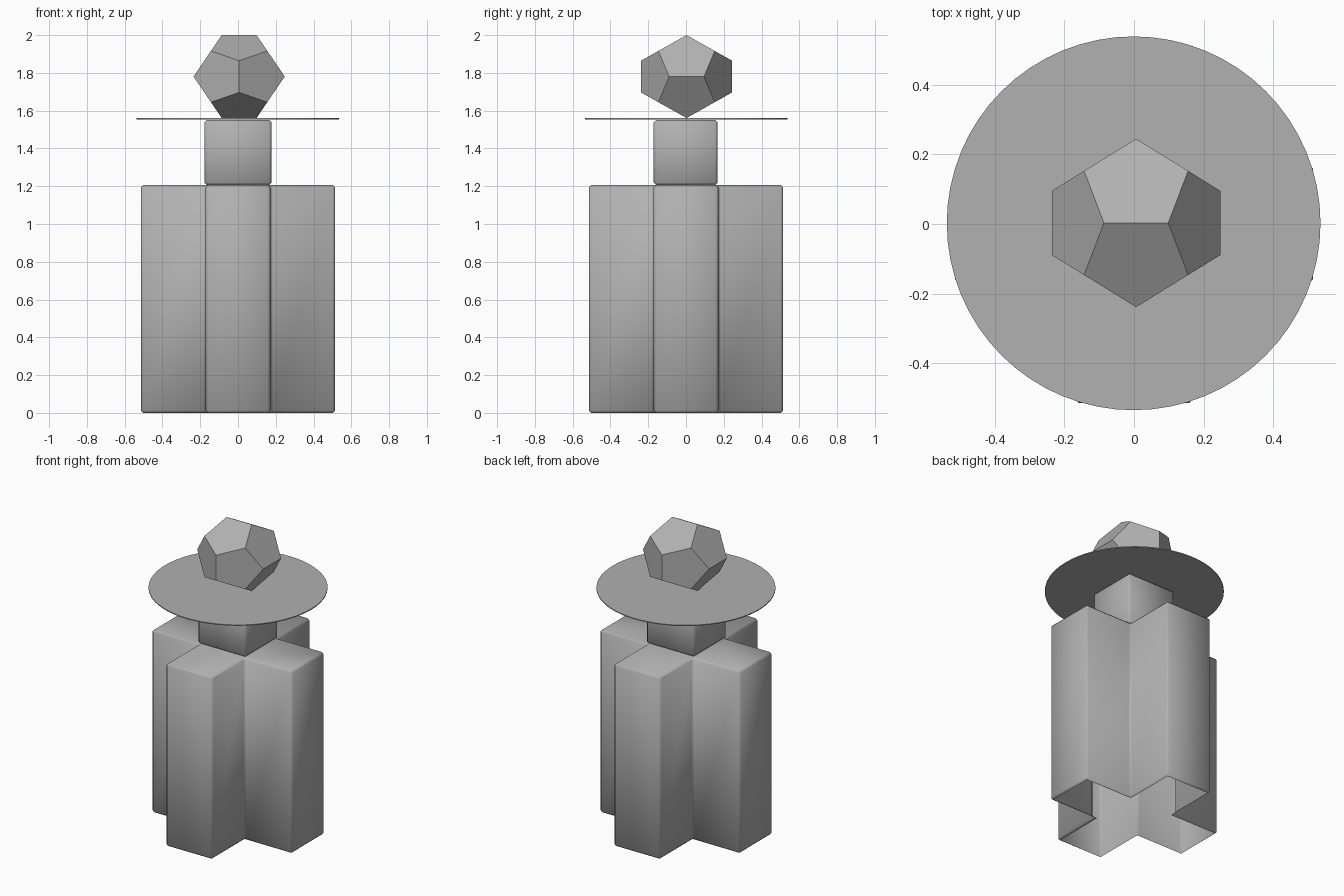
import bpy, bmesh
from itertools import product
from mathutils import Vector

if "Cube" in bpy.data.objects:
    bpy.data.objects.remove(bpy.data.objects["Cube"])

# Mid-dark grey shared by all parts
grey = bpy.data.materials.new("grey")
grey.diffuse_color = (0.44, 0.44, 0.44, 1)
grey.use_nodes = True
grey.node_tree.nodes["Principled BSDF"].inputs["Base Color"].default_value = grey.diffuse_color


def finish(bm, name, smooth=False):
    bmesh.ops.recalc_face_normals(bm, faces=bm.faces)
    for f in bm.faces:
        f.smooth = smooth
    mesh = bpy.data.meshes.new(name)
    bm.to_mesh(mesh)
    bm.free()
    mesh.materials.append(grey)
    obj = bpy.data.objects.new(name, mesh)
    bpy.context.collection.objects.link(obj)
    return obj


def rounded_prism(name, outline, z0, z1, bevel, open_bottom=False):
    bm = bmesh.new()
    base = bm.faces.new([bm.verts.new((x, y, z0)) for x, y in outline])
    ext = bmesh.ops.extrude_face_region(bm, geom=[base], use_keep_orig=True)
    top = [v for v in ext["geom"] if isinstance(v, bmesh.types.BMVert)]
    bmesh.ops.translate(bm, verts=top, vec=(0, 0, z1 - z0))
    bmesh.ops.recalc_face_normals(bm, faces=bm.faces)
    bmesh.ops.bevel(bm, geom=bm.edges[:], offset=bevel, segments=1,
                    profile=0.5, affect='EDGES')
    if open_bottom:
        low = [f for f in bm.faces if all(abs(v.co.z - z0) < 1e-5 for v in f.verts)]
        bmesh.ops.delete(bm, geom=low, context='FACES')
    return finish(bm, name, True)


# Hollow cross-shaped body, open underneath
a, b = 0.171, 0.514
arm = [(b, -a), (b, a), (a, a)]
cross = []
for _ in range(4):
    cross += arm
    arm = [(-y, x) for x, y in arm]
rounded_prism("body", cross, 0.0, 1.206, 0.013, open_bottom=True)

# Square neck
rounded_prism("neck", [(-.177, -.171), (.177, -.171), (.177, .167), (-.177, .167)],
              1.206, 1.551, 0.013)

# Thin round brim
bm = bmesh.new()
bmesh.ops.create_cone(bm, cap_ends=True, segments=64, radius1=0.536,
                      radius2=0.536, depth=0.006)
bmesh.ops.translate(bm, verts=bm.verts, vec=(-0.001, 0.002, 1.557))
finish(bm, "brim")

# Dodecahedron head, slightly flattened
phi = (1 + 5 ** 0.5) / 2
pts = list(product((-1, 1), repeat=3))
for s, t in product((-1, 1), repeat=2):
    p, q = s / phi, t * phi
    pts += [(p, 0, q), (q, p, 0), (0, q, p)]
bm = bmesh.new()
for p in pts:
    bm.verts.new(p)
bmesh.ops.convex_hull(bm, input=bm.verts[:])
bmesh.ops.dissolve_limit(bm, angle_limit=0.05, verts=bm.verts[:], edges=bm.edges[:])
bmesh.ops.scale(bm, verts=bm.verts, vec=Vector((0.2415, 0.2415, 0.2195)) / phi)
bmesh.ops.translate(bm, verts=bm.verts, vec=(0.006, 0.003, 1.7805))
finish(bm, "head")
